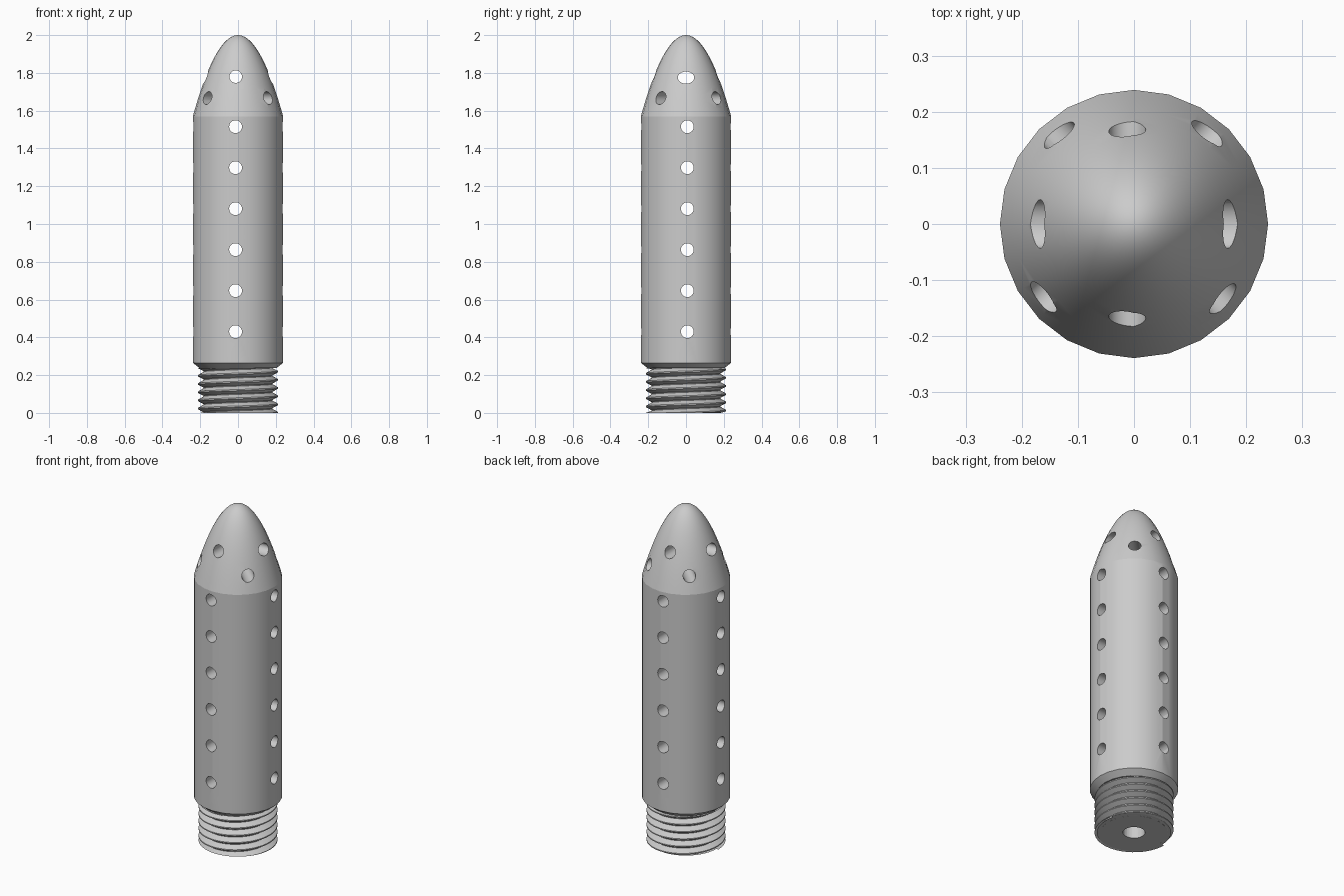
import bpy, bmesh, math
from mathutils import Matrix, Vector

cube = bpy.data.objects.get("Cube")
if cube:
    bpy.data.objects.remove(cube, do_unlink=True)

RADIUS, SHOULDER, TOP = 0.239, 1.57, 2.0
COLLAR = 0.237
SIDES = 24

grey = bpy.data.materials.new("grey metal")
grey.use_nodes = True
colour = (0.6, 0.6, 0.6, 1)
grey.diffuse_color = colour
grey.node_tree.nodes["Principled BSDF"].inputs["Base Color"].default_value = colour


def make_object(name, bm):
    bmesh.ops.recalc_face_normals(bm, faces=bm.faces)
    mesh = bpy.data.meshes.new(name)
    bm.to_mesh(mesh)
    bm.free()
    mesh.materials.append(grey)
    obj = bpy.data.objects.new(name, mesh)
    bpy.context.collection.objects.link(obj)
    return obj


def activate(obj):
    bpy.ops.object.select_all(action='DESELECT')
    obj.select_set(True)
    bpy.context.view_layer.objects.active = obj


def lathe(name, profile, sides):
    """Closed solid of revolution; a zero radius makes a pole."""
    bm = bmesh.new()
    rings = []
    for r, z in profile:
        count = sides if r > 0 else 1
        rings.append([bm.verts.new((r * math.cos(math.tau * i / sides),
                                    r * math.sin(math.tau * i / sides), z))
                      for i in range(count)])
    for a, b in zip(rings, rings[1:]):
        for i in range(sides):
            j = (i + 1) % sides
            corners = [a[i % len(a)], a[j % len(a)], b[j % len(b)], b[i % len(b)]]
            bm.faces.new(list(dict.fromkeys(corners)))
    return make_object(name, bm)


def drill(name, centre, direction, radius, length, sides=24, stretch=1):
    """Cylinder cutter along a direction, optionally widened sideways."""
    bm = bmesh.new()
    turn = Vector(direction).to_track_quat('Z', 'Y').to_matrix().to_4x4()
    matrix = Matrix.Translation(centre) @ turn @ Matrix.Diagonal((stretch, 1, 1, 1))
    bmesh.ops.create_cone(bm, cap_ends=True, segments=sides, radius1=radius,
                          radius2=radius, depth=length, matrix=matrix)
    obj = make_object(name, bm)
    obj.hide_render = True
    return obj


# Body: threaded core, chamfered collar, straight barrel, parabolic nose
steps = 20
profile = [(0, 0), (0.18, 0), (0.18, COLLAR), (0.203, COLLAR), (RADIUS, 0.265)]
for k in range(steps + 1):
    s = 1 - k / steps
    profile.append((RADIUS * s, TOP - (TOP - SHOULDER) * s * s))
body = lathe("nozzle_body", profile, SIDES)

# Cutters: central bore, barrel cross holes, nose cross and diagonal holes
cutters = [drill("bore_cutter", (0, 0, 0.85), (0, 0, 1), 0.06, 1.9)]
for k in range(6):
    z = 0.43 + 0.217 * k
    cutters.append(drill("front_hole_cutter", (-0.013, 0, z), (0, 1, 0), 0.034, 1))
    cutters.append(drill("side_hole_cutter", (0, 0.007, z), (1, 0, 0), 0.034, 1))
cutters.append(drill("nose_front_cutter", (-0.012, 0, 1.78), (0, 1, 0), 0.033, 1))
wide = drill("nose_side_cutter", (0, 0, 1.775), (1, 0, 0), 0.032, 1)
for v in wide.data.vertices:
    v.co.y *= 1.36
cutters.append(wide)
for side in (-1, 1):
    cutters.append(drill("nose_diagonal_cutter", (-0.003, 0.028, 1.667),
                         (side, 1, 0), 0.034, 1))

activate(body)
for cutter in cutters:
    mod = body.modifiers.new("holes", 'BOOLEAN')
    mod.operation = 'DIFFERENCE'
    mod.solver = 'EXACT'
    mod.object = cutter
    bpy.ops.object.modifier_apply(modifier=mod.name)
for cutter in cutters:
    bpy.data.objects.remove(cutter, do_unlink=True)

bpy.ops.object.shade_smooth_by_angle(angle=math.radians(28))
# Crisp line where the nose meets the barrel
for edge in body.data.edges:
    if all(abs(body.data.vertices[i].co.z - SHOULDER) < 1e-4 for i in edge.vertices):
        edge.use_edge_sharp = True

# Screw thread: a helical zigzag, trimmed flat at the foot and the collar
PITCH, TURN, TURNS = 0.0435, 48, 8
bm = bmesh.new()
zigzag = ((0.182, 0), (0.184, 0.1), (0.213, 0.45), (0.213, 0.6), (0.182, 1))
rows = []
for k in range(TURN * TURNS + 1):
    angle = math.tau * k / TURN
    row = []
    for r, part in zigzag:
        z = PITCH * (k / TURN - 1.5 + part)
        row.append(bm.verts.new((r * math.cos(angle), r * math.sin(angle),
                                 min(max(z, 0), COLLAR))))
    rows.append(row)
for a, b in zip(rows, rows[1:]):
    for i in range(len(zigzag) - 1):
        heights = {round(v.co.z, 6) for v in (a[i], a[i + 1], b[i], b[i + 1])}
        if heights != {0} and heights != {COLLAR}:
            bm.faces.new((a[i], b[i], b[i + 1], a[i + 1]))
bmesh.ops.delete(bm, geom=[v for v in bm.verts if not v.link_faces], context='VERTS')
bmesh.ops.remove_doubles(bm, verts=bm.verts, dist=1e-5)
thread = make_object("screw_thread", bm)
activate(thread)
bpy.ops.object.shade_smooth_by_angle(angle=math.radians(28))

# Flat foot ring closing the thread around the bore
bm = bmesh.new()
loops = [[bm.verts.new((r * math.cos(math.tau * i / TURN),
                        r * math.sin(math.tau * i / TURN), 0.0005))
          for i in range(TURN)] for r in (0.175, 0.2)]
for i in range(TURN):
    j = (i + 1) % TURN
    bm.faces.new((loops[0][i], loops[0][j], loops[1][j], loops[1][i]))
foot = make_object("foot_ring", bm)
foot.data.flip_normals() if foot.data.polygons[0].normal.z > 0 else None
